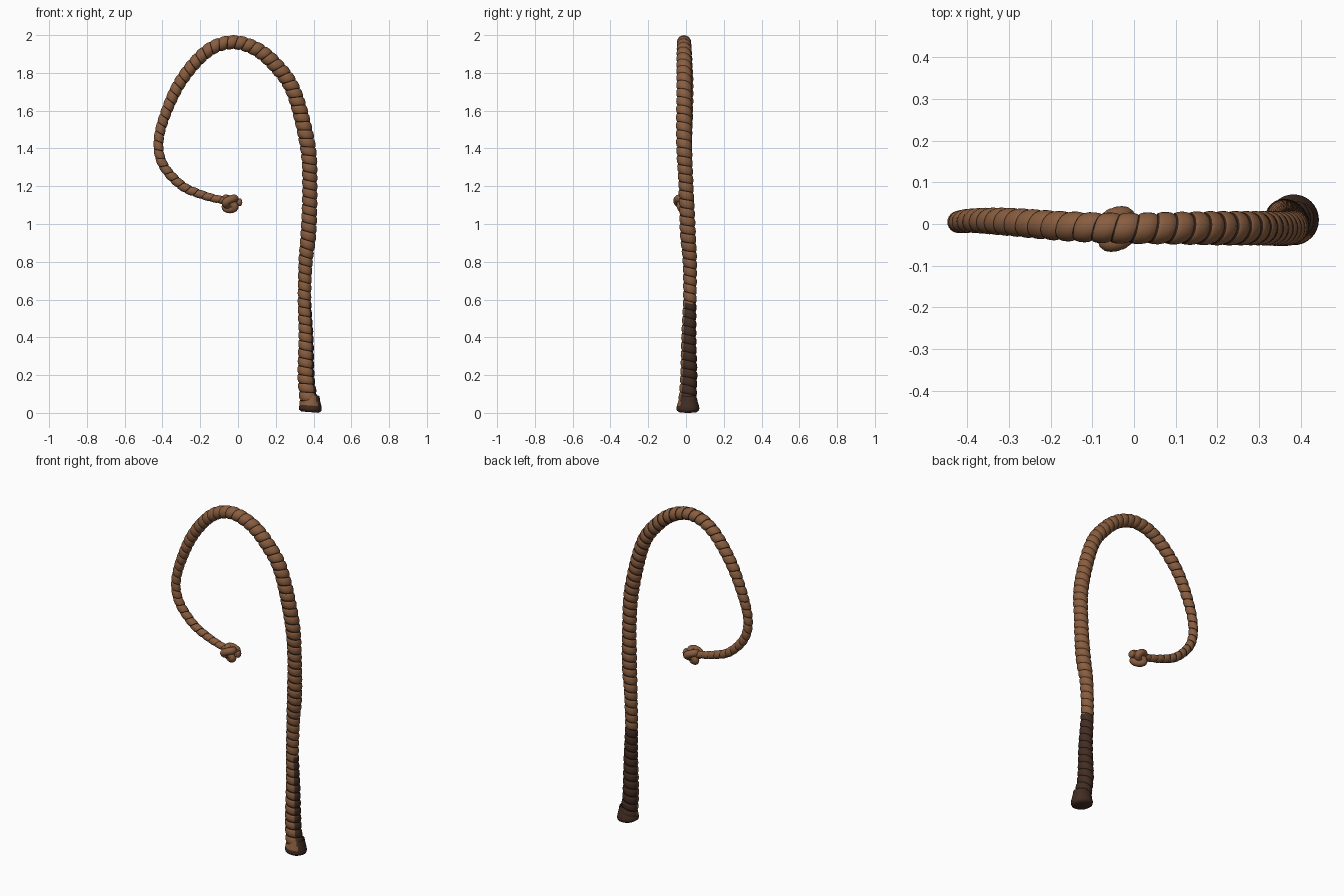
import bpy, bmesh, math
from mathutils import Vector, Matrix

default = bpy.data.objects.get("Cube")
if default:
    bpy.data.objects.remove(default)


def material(name, colour):
    mat = bpy.data.materials.new(name)
    mat.use_nodes = True
    mat.diffuse_color = (*colour, 1)
    mat.node_tree.nodes["Principled BSDF"].inputs["Base Color"].default_value = (*colour, 1)
    return mat


BROWN = material("brown leather", (0.25, 0.11, 0.05))
DARK = material("dark leather", (0.055, 0.026, 0.016))
SEAM = material("seam shadow", (0.03, 0.015, 0.008))


def finish(bm, name, mats, angle):
    bmesh.ops.recalc_face_normals(bm, faces=bm.faces)
    mesh = bpy.data.meshes.new(name)
    bm.to_mesh(mesh)
    bm.free()
    for mat in mats:
        mesh.materials.append(mat)
    obj = bpy.data.objects.new(name, mesh)
    bpy.context.collection.objects.link(obj)
    bpy.ops.object.select_all(action="DESELECT")
    bpy.context.view_layer.objects.active = obj
    obj.select_set(True)
    bpy.ops.object.shade_smooth_by_angle(angle=math.radians(angle))
    return obj


# Centre line: x, y, z and strand radius
PATH = [
    (.38, .01, .03, .052), (.37, .01, .1, .045), (.36, .015, .2, .043),
    (.36, .015, .4, .038), (.352, .02, .6, .034), (.358, .02, .8, .036),
    (.373, .01, .95, .04), (.38, 0, 1.2, .038), (.368, -.01, 1.42, .04),
    (.295, -.01, 1.7, .039), (.2, -.01, 1.84, .039), (.09, -.01, 1.93, .037),
    (-.04, -.01, 1.962, .035), (-.17, -.005, 1.91, .034), (-.3, .005, 1.76, .032),
    (-.385, .008, 1.58, .028), (-.421, .005, 1.43, .025), (-.395, .005, 1.31, .025),
    (-.3, .005, 1.205, .024), (-.2, 0, 1.158, .022), (-.1, -.005, 1.13, .02),
    (.01, -.01, 1.115, .02),
]


def smooth_path(points, steps):
    """Catmull-Rom spline through the points."""
    pts = [Vector(p) for p in points]
    pts = [2 * pts[0] - pts[1]] + pts + [2 * pts[-1] - pts[-2]]
    out = []
    for a, b, c, d in zip(pts, pts[1:], pts[2:], pts[3:]):
        for k in range(steps):
            t = k / steps
            out.append(b + (c - a) * t / 2 + (2 * a - 5 * b + 4 * c - d) * t * t / 2
                       + (3 * b - a - 3 * c + d) * t ** 3 / 2)
    return out + [pts[-2]]


samples = smooth_path(PATH, 20)
lengths = [0]
for a, b in zip(samples, samples[1:]):
    lengths.append(lengths[-1] + (b - a).to_3d().length)
TOTAL = lengths[-1]


def at(s):
    """Position, tangent and radius at arc length s."""
    s = min(max(s, 0), TOTAL)
    i = 0
    while i < len(lengths) - 2 and lengths[i + 1] < s:
        i += 1
    t = (s - lengths[i]) / (lengths[i + 1] - lengths[i])
    p = samples[i].lerp(samples[i + 1], t)
    lo, hi = samples[max(i - 3, 0)], samples[min(i + 4, len(samples) - 1)]
    return p.to_3d(), (hi - lo).to_3d().normalized(), p.w


# Strand wound in a continuous spiral, each turn bulging between thin seams
SIDES = 24
PITCH = .045
TURN = [(0, .9), (.14, 1), (.4, 1.06), (.72, 1.05), (.92, .99)]
LEVELS = len(TURN)
bm = bmesh.new()
rows = (math.ceil(TOTAL / PITCH) + 1) * LEVELS
grid = []
for i in range(rows + 1):
    frac, swell = TURN[i % LEVELS]
    ring = []
    for j in range(SIDES):
        angle = math.tau * j / SIDES
        centre, tangent, radius = at((i // LEVELS - 1 + frac + j / SIDES) * PITCH)
        side = Vector((0, 1, 0))
        out = tangent.cross(side).normalized()
        up = out.cross(tangent)
        ring.append(bm.verts.new(centre + radius * swell * (math.cos(angle) * out + math.sin(angle) * up)))
    grid.append(ring)


def vert(i, j):
    return grid[i][j] if j < SIDES else grid[i + LEVELS][0]


GRIP_TOP = .58
STRIP = Vector((-.35, -1, 0)).normalized()
for i in range(rows - LEVELS):
    for j in range(SIDES):
        corners = [vert(i, j), vert(i, j + 1), vert(i + 1, j + 1), vert(i + 1, j)]
        face = bm.faces.new(corners)
        mid = face.calc_center_median()
        # Dark grip with a brown strip down the front
        if i % LEVELS == LEVELS - 1:
            face.material_index = 2
        elif mid.z < GRIP_TOP and mid.x > 0:
            centre, _, radius = at(mid.z - PATH[0][2])
            if (mid - centre).dot(STRIP) < .35 * radius:
                face.material_index = 1
bmesh.ops.dissolve_degenerate(bm, dist=.00001, edges=bm.edges)
finish(bm, "wound_strand", [BROWN, DARK, SEAM], 50)

# Flared butt, turned from a profile
bm = bmesh.new()
PROFILE = [(0, 0), (.045, 0), (.058, .008), (.061, .02), (.058, .035), (.05, .06), (.043, .09)]
verts = [bm.verts.new((r, 0, z)) for r, z in PROFILE]
edges = [bm.edges.new(pair) for pair in zip(verts, verts[1:])]
bmesh.ops.spin(bm, geom=verts + edges, cent=(0, 0, 0), axis=(0, 0, 1), angle=math.tau, steps=32)
bmesh.ops.remove_doubles(bm, verts=bm.verts, dist=.0001)
for face in bm.faces:
    mid = face.calc_center_median()
    face.material_index = int(mid.z > .04 and mid.normalized().dot(STRIP) > .35)
bm.transform(Matrix.Translation((.381, .01, .004)) @ Matrix.Rotation(.08, 4, "Y"))
finish(bm, "flared_butt", [DARK, BROWN], 50)

# Knot: a trefoil tube drawn tight around the tail
bm = bmesh.new()
KNOT = Vector((-.042, -.012, 1.112))
COUNT, ROUND = 72, 12


def trefoil(t):
    return Vector((.024 * math.sin(3 * t),
                   .0125 * (math.sin(t) + 2 * math.sin(2 * t)),
                   .0115 * (math.cos(t) - 2 * math.cos(2 * t))))


rings = []
for i in range(COUNT):
    t = math.tau * i / COUNT
    tangent = (trefoil(t + .01) - trefoil(t - .01)).normalized()
    out = tangent.cross(Vector((1, 0, 0))).normalized()
    up = out.cross(tangent)
    rings.append([bm.verts.new(KNOT + trefoil(t) + .021 * (
        math.cos(math.tau * j / ROUND) * out + math.sin(math.tau * j / ROUND) * up)) for j in range(ROUND)])
for a, b in zip(rings, rings[1:] + rings[:1]):
    for j in range(ROUND):
        k = (j + 1) % ROUND
        bm.faces.new((a[j], a[k], b[k], b[j]))
finish(bm, "end_knot", [BROWN], 60)

# Rounded tip of the tail
bm = bmesh.new()
bmesh.ops.create_uvsphere(bm, u_segments=16, v_segments=10, radius=.021)
bm.transform(Matrix.Translation(PATH[-1][:3]) @ Matrix.Diagonal((.6, 1, 1, 1)))
finish(bm, "tail_tip", [BROWN], 60)
